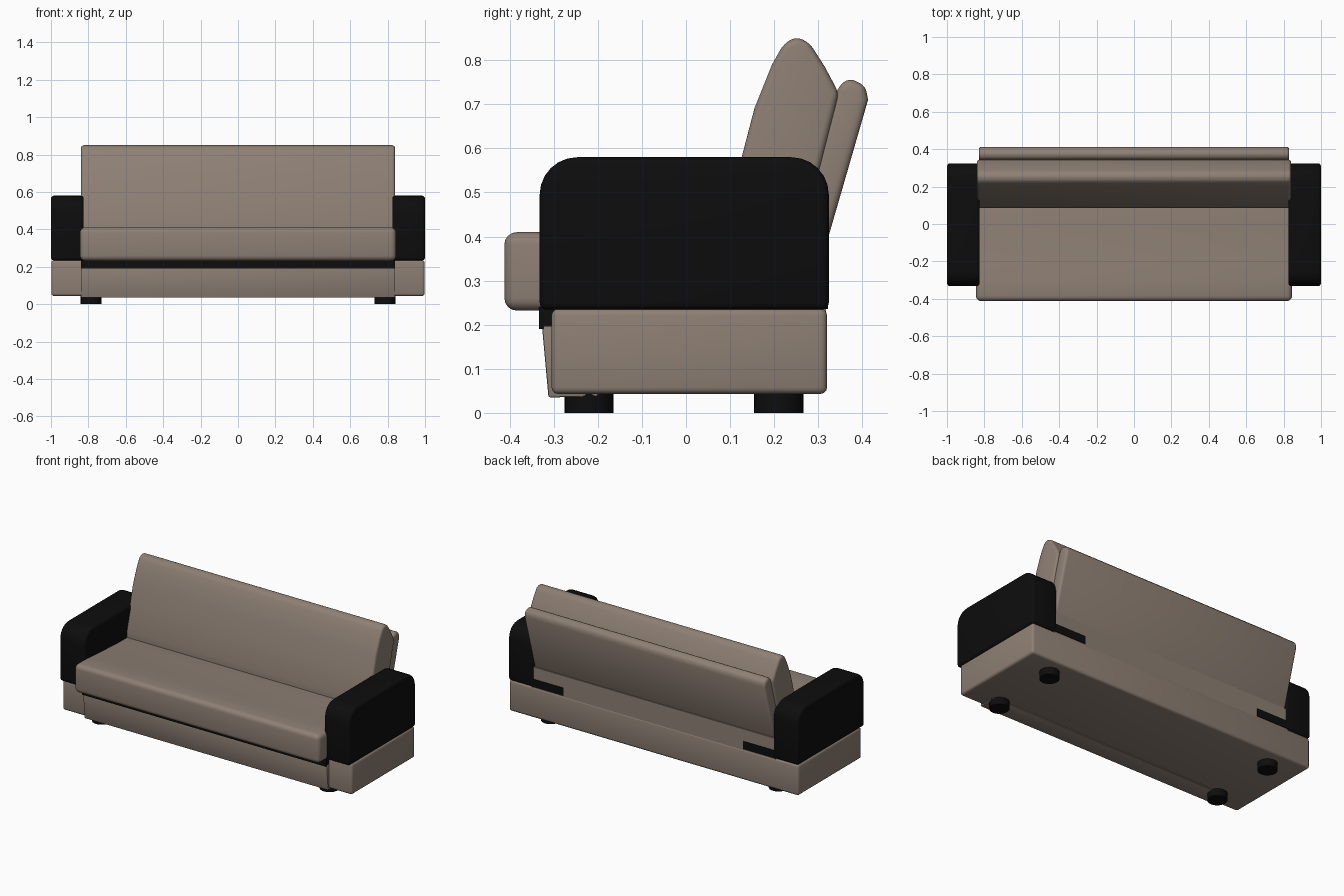
import bpy, bmesh, math

if "Cube" in bpy.data.objects:
    bpy.data.objects.remove(bpy.data.objects["Cube"])


def material(name, rgb):
    m = bpy.data.materials.new(name)
    m.diffuse_color = (*rgb, 1)
    m.use_nodes = True
    m.node_tree.nodes["Principled BSDF"].inputs["Base Color"].default_value = m.diffuse_color
    return m


BEIGE = material("beige fabric", (0.27, 0.215, 0.175))
BLACK = material("black leather", (0.004, 0.004, 0.004))


def finish(ob, mat, bevel, segments=4):
    """Assign colour, round the edges and smooth."""
    ob.data.materials.append(mat)
    bpy.ops.object.select_all(action='DESELECT')
    ob.select_set(True)
    bpy.context.view_layer.objects.active = ob
    if bevel:
        mod = ob.modifiers.new("round", 'BEVEL')
        mod.width, mod.segments = bevel, segments
        mod.limit_method, mod.angle_limit = 'ANGLE', math.radians(28)
        bpy.ops.object.modifier_apply(modifier=mod.name)
    bpy.ops.object.shade_smooth_by_angle(angle=math.radians(40))
    return ob


def extrude(name, profile, x0, x1, mat, bevel=0.0, segments=4):
    """Extrude a (y, z) outline from x0 to x1."""
    bm = bmesh.new()
    face = bm.faces.new([bm.verts.new((x0, y, z)) for y, z in profile])
    ext = bmesh.ops.extrude_face_region(bm, geom=[face])["geom"]
    moved = [v for v in ext if isinstance(v, bmesh.types.BMVert)]
    bmesh.ops.translate(bm, verts=moved, vec=(x1 - x0, 0, 0))
    bmesh.ops.recalc_face_normals(bm, faces=bm.faces)
    me = bpy.data.meshes.new(name)
    bm.to_mesh(me)
    bm.free()
    ob = bpy.data.objects.new(name, me)
    bpy.context.collection.objects.link(ob)
    return finish(ob, mat, bevel, segments)


def box(y0, y1, z0, z1):
    return [(y0, z0), (y1, z0), (y1, z1), (y0, z1)]


def arm_outline(y0, y1, z0, z1, ry, rz, n=6):
    """Side outline of an arm with rounded top corners."""
    pts = [(y0, z0), (y1, z0)]
    for cy, a0 in ((y1 - ry, 0), (y0 + ry, 90)):
        for i in range(n + 1):
            a = math.radians(a0 + 90 * i / n)
            pts.append((cy + ry * math.cos(a), z1 - rz + rz * math.sin(a)))
    return pts


# Base: full-width plinth, slanted front panel, raised rear centre
extrude("base", box(-0.305, 0.32, 0.043, 0.236), -0.998, 0.998, BEIGE, 0.015, 3)
extrude("front_panel", [(-0.312, 0.035), (-0.2, 0.037), (-0.2, 0.2), (-0.327, 0.2)],
        -0.84, 0.84, BEIGE, 0.004, 2)
extrude("rear_panel", box(0.1, 0.318, 0.2, 0.36), -0.84, 0.84, BEIGE)

# Dark strip below the seat
extrude("front_strip", box(-0.334, -0.2, 0.19, 0.24), -0.84, 0.84, BLACK)

# Seat cushion, sagging slightly to the rear
extrude("seat_cushion", [(-0.412, 0.232), (0.2, 0.232), (0.2, 0.39), (0.0, 0.392),
                         (-0.2, 0.402), (-0.3, 0.41), (-0.412, 0.41)],
        -0.845, 0.845, BEIGE, 0.028)

# Back cushion, a thick leaning pad with a rounded crest
extrude("back_cushion", [(0.085, 0.34), (0.085, 0.43), (0.125, 0.575), (0.155, 0.69),
                         (0.195, 0.79), (0.222, 0.838), (0.25, 0.853), (0.28, 0.84),
                         (0.315, 0.785), (0.347, 0.725), (0.29, 0.5), (0.25, 0.34)],
        -0.84, 0.84, BEIGE, 0.03)

# Rear back panel, tilted
extrude("back_panel", [(0.22, 0.33), (0.303, 0.33), (0.413, 0.71), (0.407, 0.742),
                       (0.37, 0.76), (0.345, 0.74)],
        -0.83, 0.83, BEIGE, 0.02)

for side in (-1, 1):
    tag = "left" if side < 0 else "right"
    # Arms
    xs = sorted((side * 0.825, side * 1.0))
    extrude(tag + "_arm", arm_outline(-0.332, 0.324, 0.234, 0.58, 0.085, 0.085),
            *xs, BLACK, 0.016, 3)
    # Dark trim behind the arm, under the back panel
    xs = sorted((side * 0.62, side * 0.84))
    extrude(tag + "_rear_trim", box(0.25, 0.322, 0.236, 0.285), *xs, BLACK)
    # Round feet
    for y, where in ((-0.22, "front"), (0.21, "rear")):
        bpy.ops.mesh.primitive_cylinder_add(vertices=24, radius=0.056, depth=0.055,
                                            location=(side * 0.785, y, 0.0275))
        foot = bpy.context.object
        foot.name = f"{where}_{tag}_foot"
        finish(foot, BLACK, 0)
